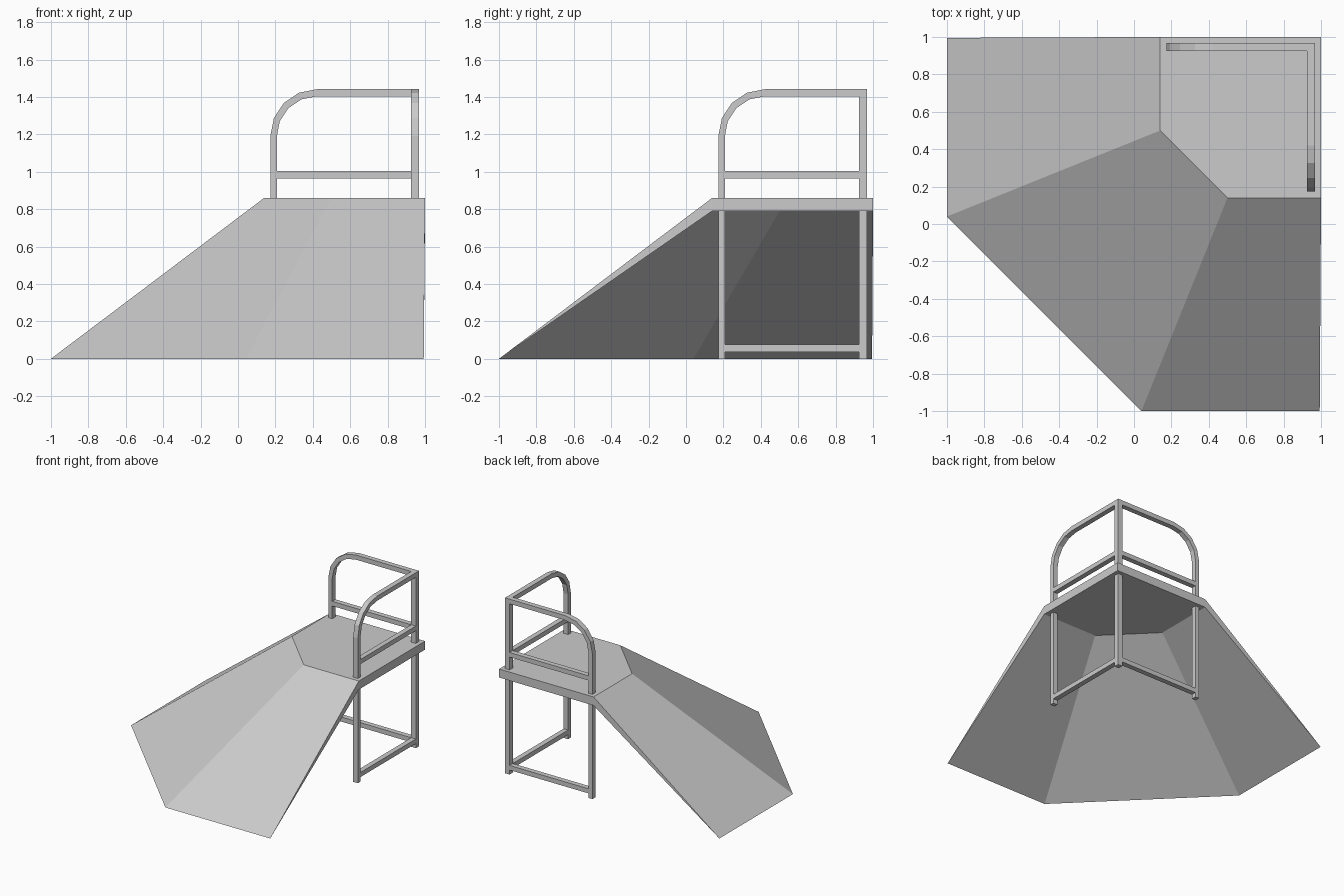
import bpy, bmesh
from math import sin, cos, pi

if "Cube" in bpy.data.objects:
    bpy.data.objects.remove(bpy.data.objects["Cube"])

TOP, UNDER = 0.86, 0.79      # deck heights
P0, P1 = 0.173, 0.208        # outer post, along the rail
C0, C1 = 0.926, 0.968        # corner post / rail thickness


def finish(name, bm):
    bmesh.ops.recalc_face_normals(bm, faces=bm.faces[:])
    me = bpy.data.meshes.new(name)
    bm.to_mesh(me)
    bm.free()
    ob = bpy.data.objects.new(name, me)
    bpy.context.collection.objects.link(ob)
    return ob


def box(name, lo, hi):
    bm = bmesh.new()
    bmesh.ops.create_cube(bm, size=1)
    for v in bm.verts:
        v.co = [(a + b) / 2 + c * (b - a) for a, b, c in zip(lo, hi, v.co)]
    return finish(name, bm)


# Deck and folded ramp: one slab that tapers to nothing at the ground
deck = [(1, 1), (0.14, 1), (0.14, 0.5), (0.5, 0.14), (1, 0.14)]
foot = [(-1, 0.995), (-1, 0.04), (0.04, -1), (0.993, -1)]
bm = bmesh.new()
up = [bm.verts.new((x, y, TOP)) for x, y in deck]
dn = [bm.verts.new((x, y, UNDER)) for x, y in deck]
ft = [bm.verts.new((x, y, 0)) for x, y in foot]
for ring in (up, dn):
    bm.faces.new(ring)
    for i in range(3):
        a, b, c, d = ring[i + 1], ring[i + 2], ft[i + 1], ft[i]
        if i == 1:
            bm.faces.new((a, b, c, d))
        else:
            bm.faces.new((a, b, c))
            bm.faces.new((a, c, d))
for i, j in ((0, 1), (4, 0)):
    bm.faces.new((up[i], up[j], dn[j], dn[i]))
bm.faces.new((up[1], dn[1], ft[0]))
bm.faces.new((up[4], dn[4], ft[3]))
finish("deck_and_ramp", bm)

# Corner post, through the deck from ground to top rail
box("corner_leg", (C0, C0, 0), (C1, C1, UNDER))
box("corner_post", (C0, C0, TOP), (C1, C1, 1.441))


def handrail(name, swap):
    """Upright bending over into the top rail, as an extruded profile."""
    cx, cz = 0.42, 1.191

    def arc(r_x, r_z):
        return [(cx - r_x * cos(i * pi / 8), cz + r_z * sin(i * pi / 8)) for i in range(5)]
    outer = [(P0, TOP)] + arc(cx - P0, 0.25) + [(C0, 1.441)]
    inner = [(P1, TOP)] + arc(cx - P1, 0.212) + [(C0, 1.403)]
    bm = bmesh.new()
    rings = []
    for (ox, oz), (ix, iz) in zip(outer, inner):
        pts = [(ox, C0, oz), (ox, C1, oz), (ix, C1, iz), (ix, C0, iz)]
        rings.append([bm.verts.new((y, x, z) if swap else (x, y, z)) for x, y, z in pts])
    for a, b in zip(rings, rings[1:]):
        for k in range(4):
            bm.faces.new((a[k], a[k - 1], b[k - 1], b[k]))
    bm.faces.new(rings[0])
    bm.faces.new(rings[-1])
    finish(name, bm)


# Matching frames along the back and right edges
for side, swap in (("back", False), ("right", True)):
    def bar(name, x0, x1, z0, z1):
        lo, hi = (x0, C0, z0), (x1, C1, z1)
        if swap:
            lo, hi = (C0, x0, z0), (C1, x1, z1)
        box(f"{side}_{name}", lo, hi)
    handrail(f"{side}_handrail", swap)
    bar("leg", P0, P1, 0, UNDER)
    bar("middle_rail", P1, C0, 0.965, 1.003)
    bar("leg_brace", P1, C0, 0.037, 0.075)
